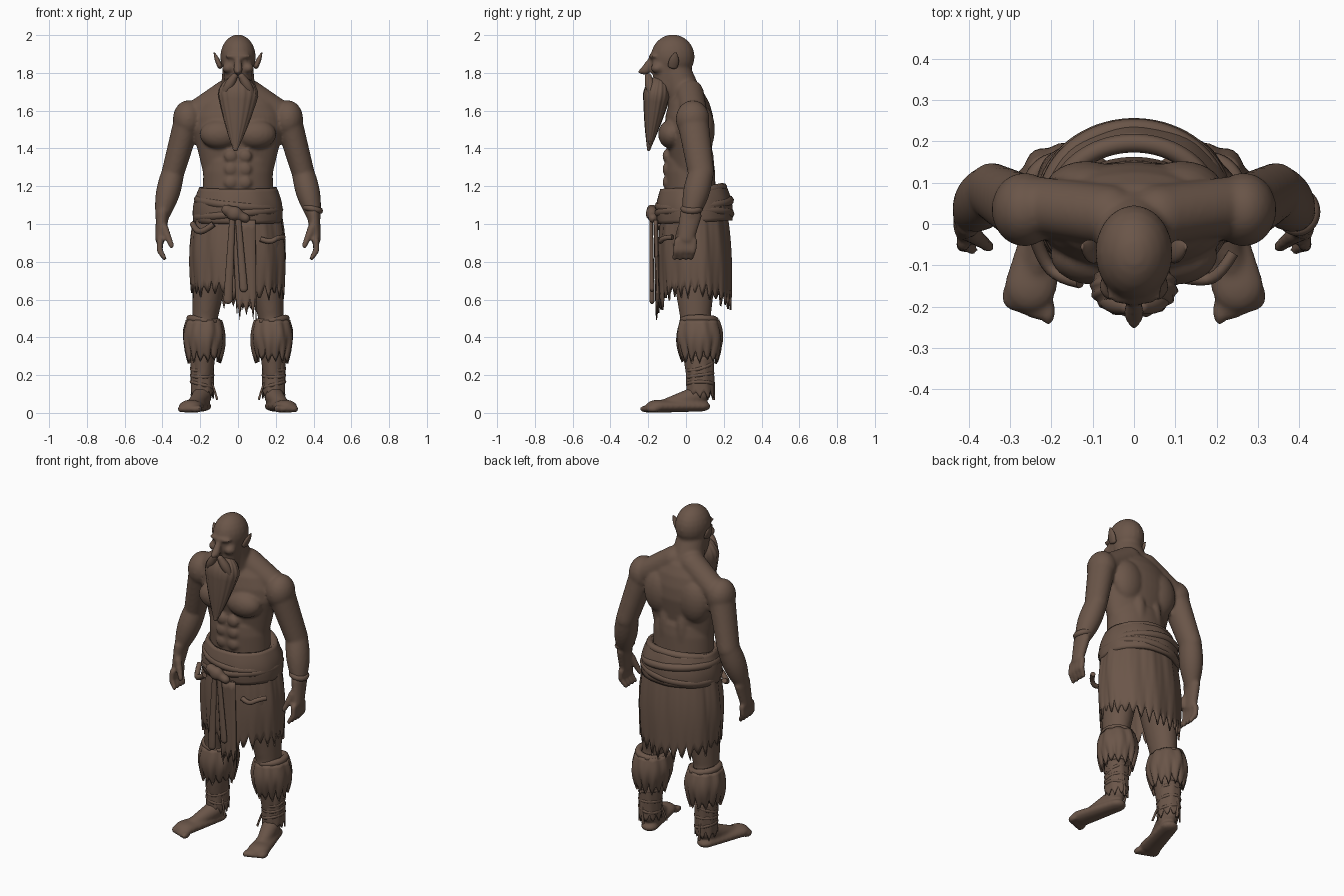
import bpy, bmesh, math, random
from mathutils import Vector, Matrix

random.seed(4)
default = bpy.data.objects.get("Cube")
if default:
    bpy.data.objects.remove(default, do_unlink=True)

brown = bpy.data.materials.new("earth brown")
brown.use_nodes = True
colour = (.145, .092, .066, 1)
brown.diffuse_color = colour
shader = next(node for node in brown.node_tree.nodes if node.type == 'BSDF_PRINCIPLED')
shader.inputs["Base Color"].default_value = colour
shader.inputs["Roughness"].default_value = .8


def tube(bm, start, end, start_radius, end_radius, flat=1, bulge=0, sides=24,
         rounded=True, ripple=0, folds=9, hem=None):
    """Tapered tube between two points; flat scales its depth, hem shifts its lower edge."""
    start, end = Vector(start), Vector(end)
    axis = (end - start).normalized()
    reference = Vector((0, 0, 1)) if abs(axis.y) > .8 else Vector((0, 1, 0))
    across = reference.cross(axis).normalized()
    depth = axis.cross(across) * flat
    rings = []
    for step in range(-5, 16) if rounded else range(11):
        t = min(max(step / 10, 0), 1)
        cap = (step / 10 - t) * math.pi * .98
        radius = start_radius + (end_radius - start_radius) * t + bulge * math.sin(math.pi * t)
        centre = start.lerp(end, t) + axis * radius * math.sin(cap)
        ring = []
        for i in range(sides):
            angle = math.tau * i / sides
            r = radius * math.cos(cap) * (1 + ripple * math.sin(folds * angle + 2 * t))
            point = centre + (across * math.cos(angle) + depth * math.sin(angle)) * r
            if hem:
                point.z += hem[i] * t
            ring.append(bm.verts.new(point))
        rings.append(ring)
    for upper, lower in zip(rings, rings[1:]):
        for i in range(sides):
            j = (i + 1) % sides
            bm.faces.new((upper[i], upper[j], lower[j], lower[i]))
    if rounded:
        bm.faces.new(rings[0])
        bm.faces.new(rings[-1])


def blob(bm, centre, radii):
    matrix = Matrix.Translation(centre) @ Matrix.Diagonal((*radii, 1))
    bmesh.ops.create_uvsphere(bm, u_segments=20, v_segments=12, radius=1, matrix=matrix)


def add_object(name, data, mirrored):
    data.materials.append(brown)
    ob = bpy.data.objects.new(name, data)
    bpy.context.collection.objects.link(ob)
    if mirrored:
        ob.modifiers.new("other side", 'MIRROR').use_mirror_merge = False
    return ob


def finish(name, bm, mirrored=False, thickness=0, blend=0):
    bmesh.ops.recalc_face_normals(bm, faces=bm.faces)
    for face in bm.faces:
        face.smooth = True
    mesh = bpy.data.meshes.new(name)
    bm.to_mesh(mesh)
    bm.free()
    ob = add_object(name, mesh, mirrored)
    if thickness:
        solid = ob.modifiers.new("thickness", 'SOLIDIFY')
        solid.thickness, solid.offset = thickness, 0
    if blend:
        skin = ob.modifiers.new("blend", 'REMESH')
        skin.mode, skin.voxel_size, skin.use_smooth_shade = 'VOXEL', blend, True
        soften = ob.modifiers.new("soften", 'SMOOTH')
        soften.factor, soften.iterations = .5, 5


def part(name, start, end, start_radius, end_radius, mirrored=False, thickness=0, **shape):
    bm = bmesh.new()
    tube(bm, start, end, start_radius, end_radius, rounded=not thickness, **shape)
    finish(name, bm, mirrored, thickness)


def cord(name, points, radius, mirrored=False, cyclic=False):
    curve = bpy.data.curves.new(name, 'CURVE')
    curve.dimensions, curve.bevel_depth, curve.use_fill_caps = '3D', radius, True
    curve.bevel_resolution = 2
    spline = curve.splines.new('NURBS')
    spline.points.add(len(points) - 1)
    for point, position in zip(spline.points, points):
        point.co = (*position, 1)
    spline.use_cyclic_u, spline.use_endpoint_u, spline.order_u = cyclic, not cyclic, 3
    spline.resolution_u = 3
    add_object(name, curve, mirrored)


def band(name, centre, width, depth, radius, lift=0, lean=0, mirrored=False):
    """Closed roll around a limb or the waist; lift tilts it back, lean tilts it sideways."""
    points = []
    for i in range(24):
        c, s = math.cos(math.tau * i / 24), math.sin(math.tau * i / 24)
        points.append(Vector(centre) + Vector((width * c, depth * s, lift * s + lean * c)))
    cord(name, points, radius, mirrored, cyclic=True)


def torn(sides, depth):
    """Random teeth for a ragged edge."""
    swing = (-1, -.2, .8, .1)
    return [depth * swing[i % 4] * random.uniform(.3, 1.2) for i in range(sides)]


# Joints of the left side
shoulder, elbow = Vector((.265, .035, 1.555)), Vector((.345, .08, 1.27))
wrist, knuckles = Vector((.4, .025, 1.05)), Vector((.412, 0, .92))
hip, knee, ankle = Vector((.13, .04, .9)), Vector((.175, .05, .5)), Vector((.19, .075, .1))
heel, ball = Vector((.19, .08, .035)), Vector((.25, -.15, .035))

# Arm, hand, leg and foot of one side
bm = bmesh.new()
blob(bm, shoulder, (.08, .09, .1))
tube(bm, shoulder, elbow, .073, .06, flat=1.15)
tube(bm, elbow, wrist, .06, .04, bulge=.013, flat=1.1)
tube(bm, wrist, knuckles, .035, .026, flat=1.7)
for k in range(4):
    root = knuckles + Vector((0, .03 * k - .047, -.01))
    bend = root + Vector((.003, -.005, -.05))
    tip = bend + Vector((-.025, -.01, -.04))
    tube(bm, root, bend, .018, .017, sides=12)
    tube(bm, bend, tip, .017, .013, sides=12)
tube(bm, wrist + Vector((-.01, -.05, -.07)), (.352, -.055, .885), .022, .015, sides=12)
tube(bm, hip, knee, .115, .067, flat=1.2)
tube(bm, knee, ankle, .067, .046, bulge=.005, flat=1.25)
tube(bm, heel, ball, .05, .063, flat=.55)
tube(bm, ankle - Vector((0, .02, .01)), ball + Vector((-.01, .03, 0)), .052, .035)
for k in range(5):
    blob(bm, ball + Vector((.023 * k - .042, .009 * k - .06, -.014)), (.019, .035, .02))

# Muscles and face features of one side
blob(bm, (.095, -.075, 1.475), (.108, .073, .078))
blob(bm, (.115, .085, 1.5), (.1, .068, .13))
blob(bm, (.055, .1, 1.3), (.045, .05, .16))
tube(bm, (.06, .02, 1.69), shoulder + Vector((-.03, .01, .02)), .075, .07)
for k in range(3):
    blob(bm, (.038, -.103, 1.22 + .07 * k), (.036, .022, .034))
blob(bm, (.052, -.15, 1.825), (.032, .037, .028))
blob(bm, (.034, -.164, 1.862), (.017, .015, .012))

# Copy to the other side, then add the trunk and head and blend into one skin
copy = bmesh.ops.duplicate(bm, geom=bm.verts[:] + bm.edges[:] + bm.faces[:])["geom"]
for vert in copy:
    if isinstance(vert, bmesh.types.BMVert):
        vert.co.x *= -1
tube(bm, (0, .03, 1), (0, .02, 1.28), .185, .185, flat=.72, sides=40)
tube(bm, (0, .02, 1.25), (0, .018, 1.5), .18, .24, flat=.55, sides=40)
tube(bm, (0, .01, 1.62), (0, -.06, 1.82), .1, .082)
tube(bm, (0, -.1, 1.86), (0, -.1, 1.74), .083, .07)
blob(bm, (0, -.07, 1.885), (.094, .116, .118))
blob(bm, (0, -.172, 1.888), (.07, .026, .015))
tube(bm, (0, -.18, 1.88), (0, -.215, 1.815), .014, .026, sides=16)
blob(bm, (0, -.222, 1.808), (.02, .034, .018))
finish("body", bm, blend=.009)

# Pointed ears, beard and moustache
part("ears", (.096, -.07, 1.835), (.125, -.055, 1.905), .013, .004, flat=2, bulge=.004, mirrored=True)
part("beard", (0, -.155, 1.68), (-.014, -.197, 1.4), .105, .014, flat=.68, bulge=.006,
     sides=64, ripple=.03, folds=16)
part("moustache", (.02, -.2, 1.78), (.08, -.18, 1.68), .018, .012, bulge=.01, mirrored=True)

# Ragged skirt, longer at the back and the front middle
hem = torn(120, .05)
for i in range(120):
    angle = math.tau * i / 120
    # the tube runs downward, so its sections turn from the right side
    x, y = -math.cos(angle), math.sin(angle)
    hem[i] -= .06 * max(0, y)
    if y < 0:
        hem[i] -= .09 * math.exp(-((x - .2) / .3) ** 2)
part("skirt", (0, .045, 1.1), (0, .05, .66), .215, .24, flat=.76, bulge=.02, thickness=.01,
     sides=120, ripple=.018, folds=11, hem=hem)
part("front_panel", (.03, -.16, 1.02), (.045, -.15, .56), .06, .05, flat=.16, thickness=.006,
     sides=32, hem=torn(32, .06))

# Sash of rolled cloth, its knot and hanging ties
part("sash", (0, .038, 1.19), (0, .046, 1.01), .195, .225, flat=.85, bulge=.015, thickness=.02,
     sides=64, ripple=.008)
band("sash_top_roll", (0, .042, 1.165), .19, .155, .023, lift=.03)
band("sash_middle_roll", (0, .044, 1.11), .212, .188, .024, lift=.015, lean=-.02)
band("sash_lower_roll", (0, .044, 1.055), .218, .19, .024, lean=.02)
bm = bmesh.new()
tube(bm, (-.06, -.18, 1.075), (.04, -.175, 1.03), .03, .025)
blob(bm, (-.02, -.18, 1.055), (.045, .034, .04))
finish("sash_knot", bm, blend=.009)
part("long_tie", (-.03, -.185, 1.04), (-.053, -.18, .6), .015, .024, flat=.6)
part("short_tie", (0, -.185, 1.04), (.03, -.18, .66), .015, .021, flat=.6)

# Loose folds in the skirt cloth
cord("left_cloth_fold", [(.12, -.13, .92), (.17, -.14, .9), (.21, -.12, .93), (.24, -.07, .93)], .014)
cord("right_cloth_fold", [(-.13, -.14, 1), (-.18, -.13, .96), (-.22, -.09, .96), (-.24, -.03, 1)], .016)

# Wrist band on the left arm only
band("wrist_band", wrist + Vector((-.005, .005, .03)), .038, .042, .018, lean=-.01)

# Fur cuffs, ankle wraps and loose laces
calf = knee.lerp(ankle, .4) + Vector((0, .012, 0))
cuff_top = knee + Vector((.005, .02, -.01))
part("fur_cuffs", cuff_top, calf - Vector((0, 0, .04)), .088, .082, flat=1.1, bulge=.02, mirrored=True,
     thickness=.012, sides=56, ripple=.04, hem=torn(56, .035))
band("cuff_tops", cuff_top, .075, .085, .02, lean=.01, mirrored=True)
part("ankle_wraps", ankle + Vector((0, 0, .2)), ankle, .058, .057, flat=1.2, mirrored=True,
     thickness=.008, sides=40, ripple=.03, folds=7, hem=torn(40, .03))
for k in range(3):
    band("ankle_bands", ankle + Vector((0, 0, .05 + .05 * k)), .055, .066, .011,
         lift=.01 * k, lean=.015 - .015 * k, mirrored=True)
cord("inner_laces", [(.15, .05, .19), (.13, .04, .14), (.11, .03, .07)], .006, mirrored=True)
cord("heel_laces", [(.2, .13, .26), (.2, .15, .18), (.19, .145, .07)], .008, mirrored=True)
